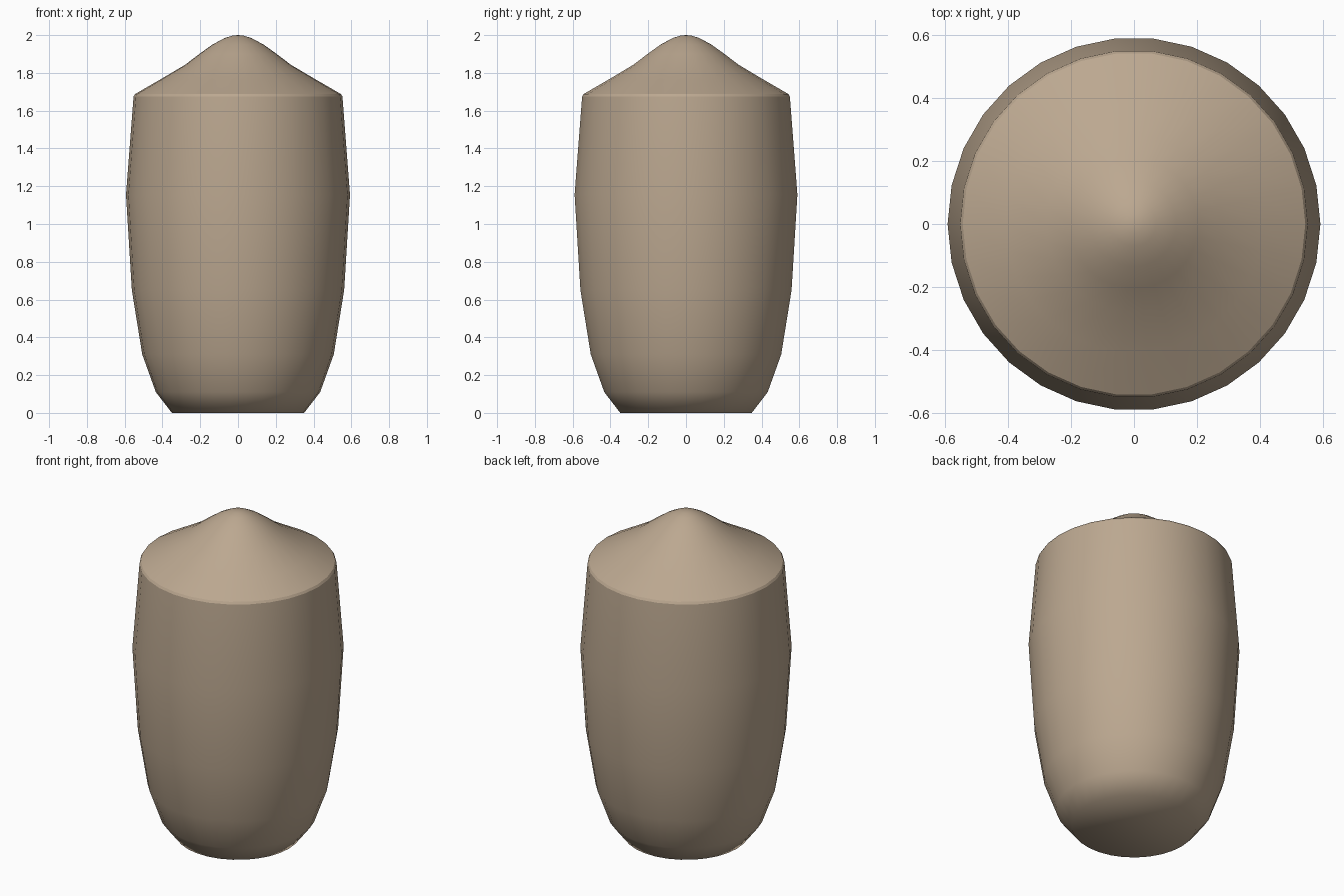
import bpy, bmesh, math

if "Cube" in bpy.data.objects:
    bpy.data.objects.remove(bpy.data.objects["Cube"])

SIDES = 30

# one clay colour for everything
clay = bpy.data.materials.new("warm clay")
clay.diffuse_color = (0.50, 0.39, 0.28, 1)
clay.use_nodes = True
clay.node_tree.nodes["Principled BSDF"].inputs["Base Color"].default_value = clay.diffuse_color

# (radius, height) profile: flat foot, bulging body, thin rim, bell-shaped cap
PROFILE = [(0.35, 0), (0.435, 0.11), (0.507, 0.31), (0.562, 0.65), (0.593, 1.155),
           (0.553, 1.675), (0.545, 1.688),
           (0.41, 1.766), (0.28, 1.843), (0.205, 1.90), (0.135, 1.95), (0.07, 1.985), (0.03, 1.997)]
RIM = (5, 6)  # rings with a crisp edge

bm = bmesh.new()
rings = []
for r, z in PROFILE:
    rings.append([bm.verts.new((r * math.cos(2 * math.pi * i / SIDES),
                                r * math.sin(2 * math.pi * i / SIDES), z))
                  for i in range(SIDES)])

# walls
for a, b in zip(rings, rings[1:]):
    for i in range(SIDES):
        j = (i + 1) % SIDES
        bm.faces.new((a[i], a[j], b[j], b[i]))

# closed foot and pointed tip
bm.faces.new(rings[0][::-1])
tip = bm.verts.new((0, 0, 2))
for i in range(SIDES):
    bm.faces.new((rings[-1][i], rings[-1][(i + 1) % SIDES], tip))

# smooth shading with crisp rim
for f in bm.faces:
    f.smooth = True
for k in RIM:
    for i in range(SIDES):
        bm.edges.get((rings[k][i], rings[k][(i + 1) % SIDES])).smooth = False

mesh = bpy.data.meshes.new("capped_body")
bm.to_mesh(mesh)
bm.free()
mesh.materials.append(clay)
bpy.context.collection.objects.link(bpy.data.objects.new("capped_body", mesh))
